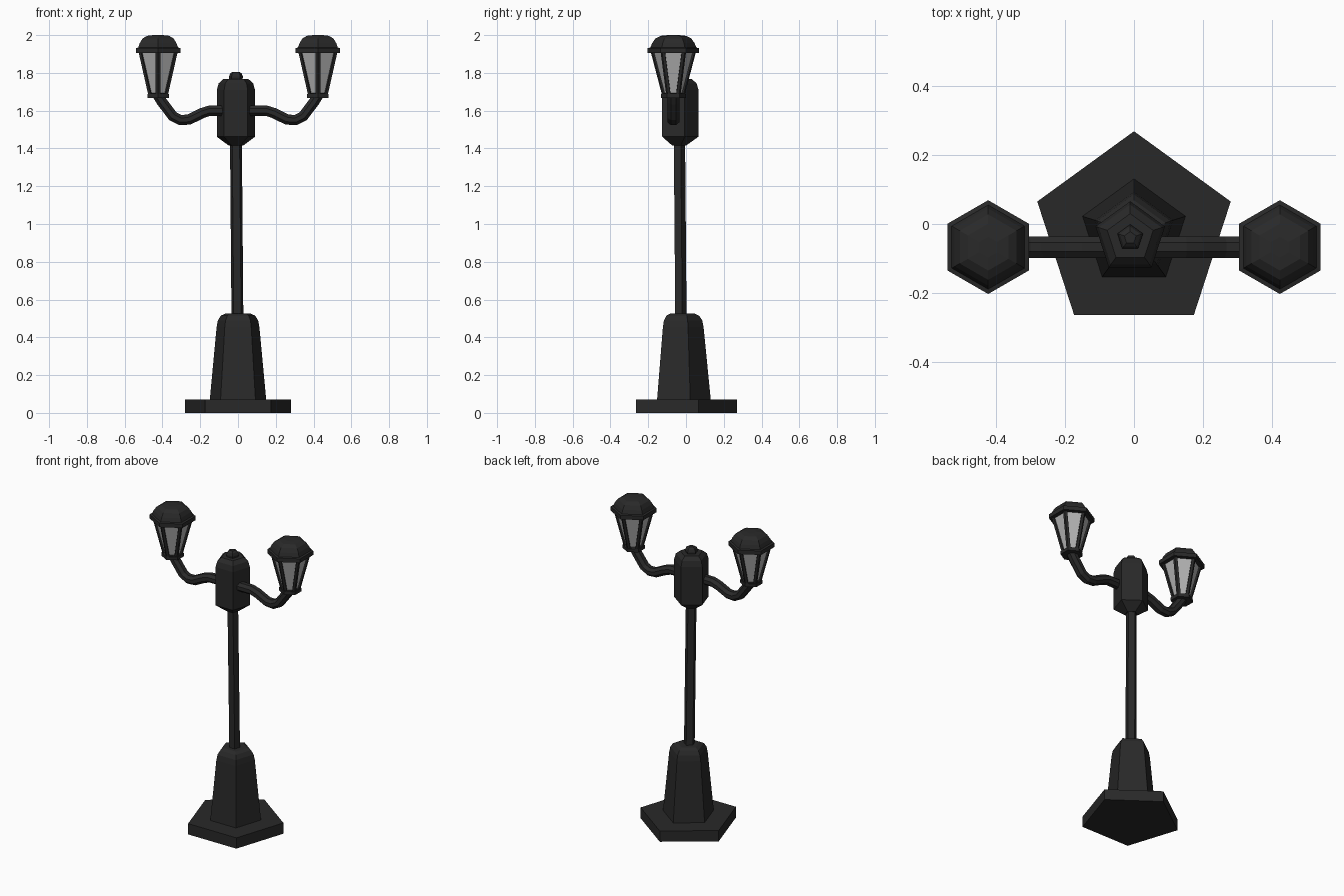
import bpy, bmesh
from math import pi, sin, cos, atan2
from mathutils import Vector

if "Cube" in bpy.data.objects:
    bpy.data.objects.remove(bpy.data.objects["Cube"])


def material(name, v):
    m = bpy.data.materials.new(name)
    m.diffuse_color = (v, v, v, 1)
    m.use_nodes = True
    m.node_tree.nodes["Principled BSDF"].inputs["Base Color"].default_value = m.diffuse_color
    return m


IRON = material("dark_iron", 0.022)
GLASS = material("pale_glass", 0.45)


def finish(name, bm, mats=(IRON,)):
    bmesh.ops.recalc_face_normals(bm, faces=bm.faces)
    me = bpy.data.meshes.new(name)
    bm.to_mesh(me)
    bm.free()
    for m in mats:
        me.materials.append(m)
    ob = bpy.data.objects.new(name, me)
    bpy.context.collection.objects.link(ob)
    return ob


def skin_rings(bm, rings):
    """Join equal rings of points into a closed solid; return the side faces."""
    vs = [[bm.verts.new(p) for p in r] for r in rings]
    n = len(vs[0])
    sides = [bm.faces.new((a[i], a[(i + 1) % n], b[(i + 1) % n], b[i]))
             for a, b in zip(vs, vs[1:]) for i in range(n)]
    bm.faces.new(vs[0][::-1])
    bm.faces.new(vs[-1])
    return sides


def turned_rings(profile, n, c, lean=(0, 0)):
    """Regular n-gons (corner towards +y) for each (radius, z) of a profile."""
    z0, z1 = profile[0][1], profile[-1][1]
    rings = []
    for r, z in profile:
        t = (z - z0) / (z1 - z0)
        rings.append([(c[0] + lean[0] * t + r * cos(pi / 2 + 2 * pi * i / n),
                       c[1] + lean[1] * t + r * sin(pi / 2 + 2 * pi * i / n), z)
                      for i in range(n)])
    return rings


def turned(name, profile, n, c, lean=(0, 0)):
    bm = bmesh.new()
    skin_rings(bm, turned_rings(profile, n, c, lean))
    return finish(name, bm)


# Five-sided post, stacked from the ground up
turned("base_plate", [(0.295, 0), (0.295, 0.07)], 5, (0, -0.026))
turned("pedestal", [(0.158, 0.06), (0.119, 0.455), (0.112, 0.49),
                    (0.095, 0.515), (0.07, 0.526)], 5, (0, -0.026))
turned("pole", [(0.033, 0.50), (0.033, 1.45)], 5, (-0.003, -0.03), (-0.008, -0.008))
HEAD = (-0.011, -0.04)
turned("head_block", [(0.04, 1.415), (0.106, 1.462), (0.106, 1.71),
                      (0.096, 1.745), (0.07, 1.767)], 5, HEAD)
turned("finial", [(0.035, 1.755), (0.039, 1.78), (0.032, 1.797), (0.018, 1.806)], 5, HEAD)

LAMP_X, LAMP_Y = 0.423, -0.067
ARM = [(0.04, 1.60), (0.15, 1.60), (0.19, 1.587), (0.26, 1.553), (0.305, 1.55),
       (0.345, 1.57), (0.405, 1.65), (0.423, 1.68)]

for side, s in (("left", -1), ("right", 1)):
    # Curved arm: octagonal tube swept along the path
    rings = []
    for k, (x, z) in enumerate(ARM):
        a, b = ARM[max(k - 1, 0)], ARM[min(k + 1, len(ARM) - 1)]
        t = atan2(b[1] - a[1], b[0] - a[0])
        ring = []
        for i in range(8):
            u = pi / 8 + i * pi / 4
            w, h = 0.034 * cos(u), 0.030 * sin(u)
            ring.append((s * (x - h * sin(t)), LAMP_Y + w, z + h * cos(t)))
        rings.append(ring)
    bm = bmesh.new()
    skin_rings(bm, rings)
    finish(side + "_arm", bm)

    # Six-sided lantern: collar, glazed frame, rimmed cap
    c = (s * LAMP_X, LAMP_Y)
    turned(side + "_lamp_collar", [(0.066, 1.666), (0.066, 1.687)], 6, c)
    bm = bmesh.new()
    panes = skin_rings(bm, turned_rings([(0.058, 1.675), (0.122, 1.92)], 6, c))
    bmesh.ops.recalc_face_normals(bm, faces=bm.faces)
    bmesh.ops.inset_individual(bm, faces=panes, thickness=0.015, use_even_offset=True)
    bmesh.ops.inset_individual(bm, faces=panes, thickness=0.001, depth=-0.01)
    for f in panes:
        f.material_index = 1
    finish(side + "_lantern", bm, (IRON, GLASS))
    turned(side + "_lamp_cap", [(0.136, 1.905), (0.136, 1.931), (0.122, 1.934),
                                (0.112, 1.958), (0.095, 1.982), (0.068, 1.996),
                                (0.03, 2.0)], 6, c)
